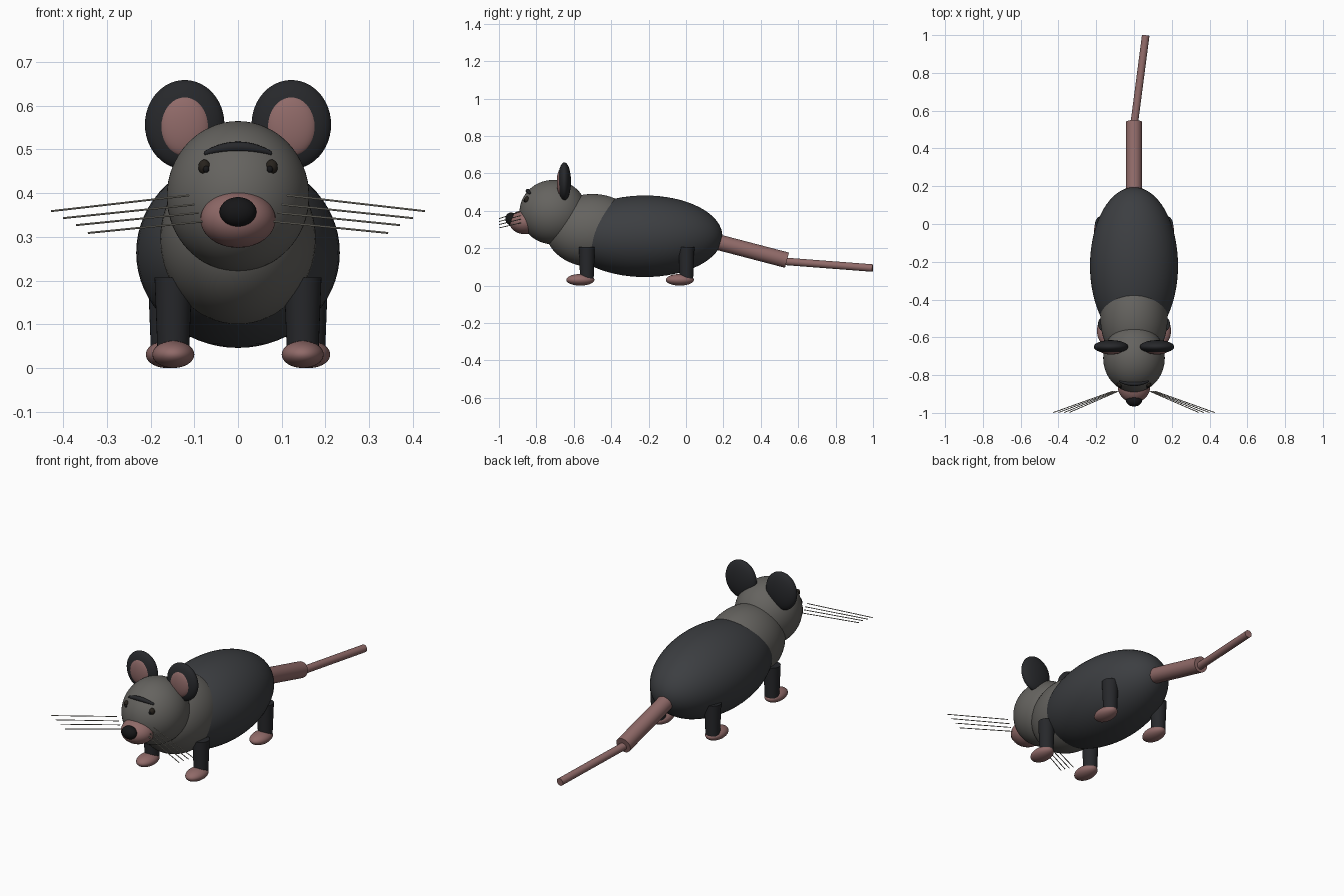
import bpy
from math import radians, sqrt
from mathutils import Vector

if "Cube" in bpy.data.objects:
    bpy.data.objects.remove(bpy.data.objects["Cube"])


def material(name, r, g, b):
    m = bpy.data.materials.new(name)
    m.diffuse_color = (r, g, b, 1)
    m.use_nodes = True
    m.node_tree.nodes["Principled BSDF"].inputs["Base Color"].default_value = m.diffuse_color
    return m


FUR = material("dark_fur", 0.045, 0.048, 0.053)
BLACK = material("black_fur", 0.02, 0.021, 0.024)
GREY = material("grey_fur", 0.13, 0.125, 0.115)
PINK = material("pink_skin", 0.28, 0.145, 0.14)
NOSE = material("nose_black", 0.008, 0.008, 0.009)
EYE = material("eye_brown", 0.02, 0.016, 0.012)
WHISKER = material("whisker", 0.35, 0.33, 0.28)


def finish(name, mat):
    ob = bpy.context.object
    ob.name = name
    ob.data.materials.append(mat)
    bpy.ops.object.shade_smooth_by_angle(angle=radians(40))
    return ob


def ellipsoid(name, loc, radii, mat, seg=48):
    bpy.ops.mesh.primitive_uv_sphere_add(segments=seg, ring_count=seg // 2, location=loc)
    bpy.context.object.scale = radii
    bpy.ops.object.transform_apply(location=False, rotation=False, scale=True)
    return finish(name, mat)


def rod(name, a, b, r1, r2, mat, verts=32):
    a, b = Vector(a), Vector(b)
    d = b - a
    bpy.ops.mesh.primitive_cone_add(vertices=verts, radius1=r1, radius2=r2,
                                    depth=d.length, location=(a + b) / 2,
                                    rotation=d.to_track_quat('Z', 'Y').to_euler())
    return finish(name, mat)


# Torso, neck and head
ellipsoid("body", (0, -0.22, 0.264), (0.233, 0.415, 0.218), FUR, 64)
ellipsoid("neck", (0, -0.50, 0.295), (0.178, 0.25, 0.195), GREY, 64)
ellipsoid("head", (0, -0.71, 0.393), (0.163, 0.18, 0.172), GREY, 64)
ellipsoid("snout", (0, -0.86, 0.34), (0.086, 0.085, 0.065), PINK)
ellipsoid("nose", (0, -0.935, 0.357), (0.042, 0.031, 0.034), NOSE)

# Brow: tapered arch lying on the head surface
curve = bpy.data.curves.new("brow", 'CURVE')
curve.dimensions = '3D'
curve.bevel_depth = 0.012
curve.bevel_resolution = 4
curve.use_fill_caps = True
spline = curve.splines.new('POLY')
N = 16
spline.points.add(N)
for i, p in enumerate(spline.points):
    t = -1 + 2 * i / N
    x, z = 0.076 * t, 0.506 - 0.015 * t * t
    y = -0.71 - 0.18 * sqrt(1 - (x / 0.163) ** 2 - ((z - 0.393) / 0.172) ** 2)
    p.co = (x, y, z, 1)
    p.radius = 1 - 0.6 * abs(t) ** 2
brow = bpy.data.objects.new("brow", curve)
bpy.context.collection.objects.link(brow)
curve.materials.append(BLACK)

# Tail: thick base and thin tip
rod("tail_base", (0, 0.10, 0.251), (0, 0.54, 0.136), 0.042, 0.042, PINK)
rod("tail_tip", (-0.003, 0.50, 0.132), (0.062, 0.998, 0.094), 0.02, 0.02, PINK)

# Whisker root (x, z) and tip (x, z)
WHISKERS = [(0.112, 0.395, 0.427, 0.359), (0.100, 0.374, 0.400, 0.343),
            (0.091, 0.355, 0.370, 0.327), (0.082, 0.335, 0.343, 0.309)]

for side, s in (("left", 1), ("right", -1)):
    # Ears
    ellipsoid(f"ear_{side}", (s * 0.122, -0.65, 0.557), (0.091, 0.035, 0.102), BLACK)
    ellipsoid(f"inner_ear_{side}", (s * 0.122, -0.67, 0.554), (0.058, 0.021, 0.070), PINK)
    # Eyes
    ellipsoid(f"eye_{side}", (s * 0.077, -0.85, 0.46), (0.014, 0.014, 0.017), EYE, 24)
    ellipsoid(f"pupil_{side}", (s * 0.073, -0.862, 0.455), (0.007, 0.006, 0.008), NOSE, 16)
    # Whiskers
    for i, (x1, z1, x2, z2) in enumerate(WHISKERS):
        rod(f"whisker_{side}_{i + 1}", (s * x1, -0.885, z1), (s * x2, -0.998, z2),
            0.0022, 0.0022, WHISKER, 8)
    # Legs and feet
    for end, x, y in (("front", 0.148, -0.53), ("back", 0.163, 0.002)):
        rod(f"{end}_leg_{side}", (s * x, y, 0.03), (s * x, y, 0.207), 0.036, 0.043, BLACK)
        ellipsoid(f"{end}_foot_{side}", (s * x, y - 0.035, 0.031), (0.048, 0.075, 0.031), PINK)
